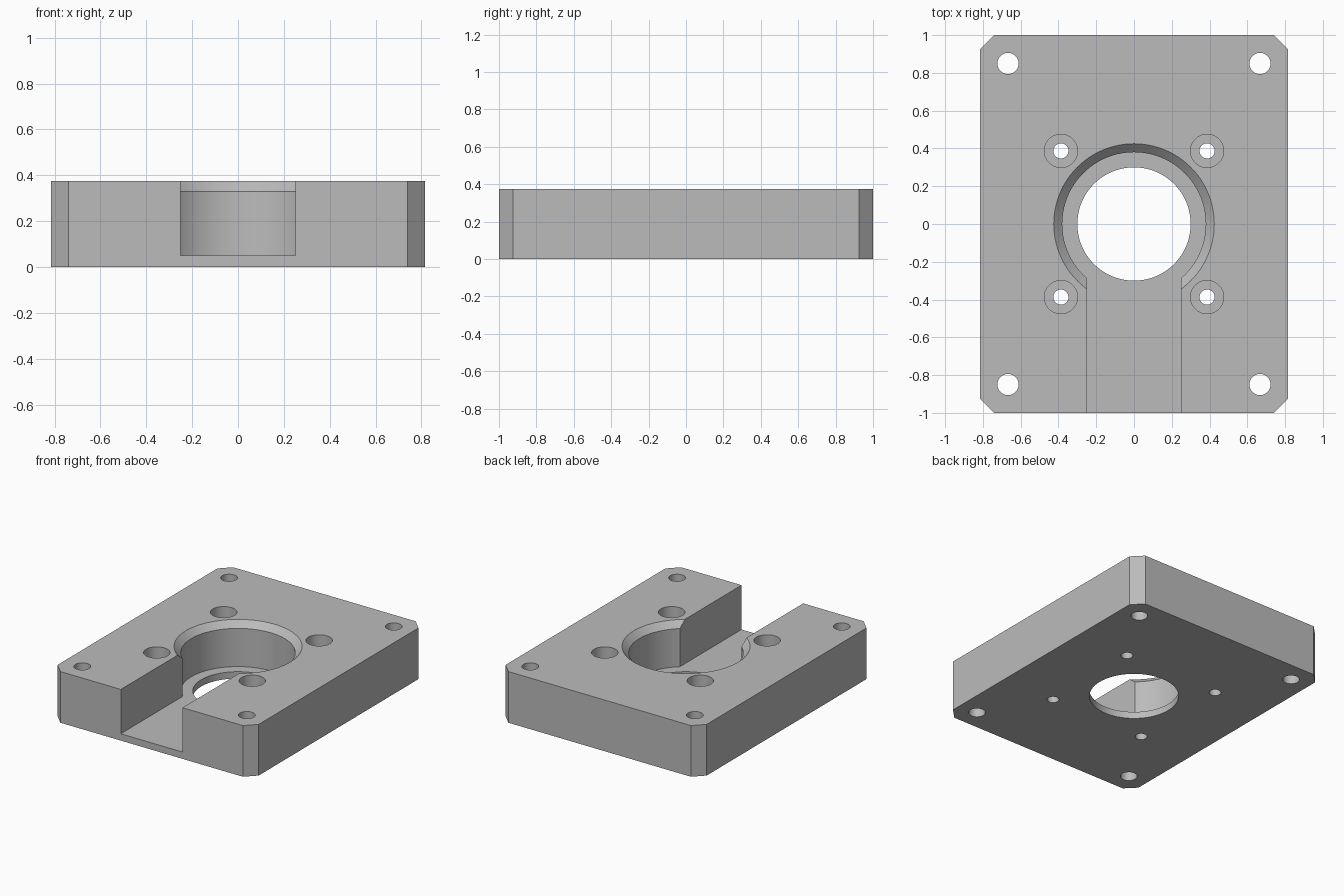
import bpy, bmesh, math

if "Cube" in bpy.data.objects:
    bpy.data.objects.remove(bpy.data.objects["Cube"])

HEIGHT = 0.375
FLOOR = 0.05          # floor of the pocket and of the front slot
TOP = HEIGHT + 0.05   # cutters reach past the top face


def make_object(name, bm):
    bmesh.ops.recalc_face_normals(bm, faces=bm.faces[:])
    mesh = bpy.data.meshes.new(name)
    bm.to_mesh(mesh)
    bm.free()
    obj = bpy.data.objects.new(name, mesh)
    bpy.context.collection.objects.link(obj)
    return obj


def prism(name, outline, z0, z1):
    """Extrude a flat outline from z0 to z1."""
    bm = bmesh.new()
    face = bm.faces.new([bm.verts.new((x, y, z0)) for x, y in outline])
    out = bmesh.ops.extrude_face_region(bm, geom=[face])
    verts = [v for v in out["geom"] if isinstance(v, bmesh.types.BMVert)]
    bmesh.ops.translate(bm, verts=verts, vec=(0, 0, z1 - z0))
    return make_object(name, bm)


def turned(name, x, y, profile, segments):
    """Stack rings of (radius, z) into one closed round solid."""
    bm = bmesh.new()
    rings = []
    for r, z in profile:
        rings.append([bm.verts.new((x + r * math.cos(2 * math.pi * i / segments),
                                    y + r * math.sin(2 * math.pi * i / segments), z))
                      for i in range(segments)])
    for a, b in zip(rings, rings[1:]):
        for i in range(segments):
            j = (i + 1) % segments
            bm.faces.new((a[i], a[j], b[j], b[i]))
    bm.faces.new(rings[0])
    bm.faces.new(rings[-1])
    return make_object(name, bm)


def cut(target, cutter):
    mod = target.modifiers.new("cut", "BOOLEAN")
    mod.operation = "DIFFERENCE"
    mod.solver = "EXACT"
    mod.object = cutter
    bpy.context.view_layer.objects.active = target
    bpy.ops.object.modifier_apply(modifier=mod.name)
    bpy.data.objects.remove(cutter, do_unlink=True)


# Plate with chamfered corners
W, L, C = 0.815, 1.0, 0.075
plate = prism("mounting_plate",
              [(-W + C, -L), (W - C, -L), (W, -L + C), (W, L - C),
               (W - C, L), (-W + C, L), (-W, L - C), (-W, -L + C)], 0, HEIGHT)

# Central through bore, pocket and chamfered rim
cut(plate, turned("pocket_cutter", 0, 0,
                  [(0.3, -0.05), (0.3, FLOOR), (0.38, FLOOR), (0.38, HEIGHT - 0.045),
                   (0.425, HEIGHT), (0.425, TOP)], 96))

# Slot from the pocket to the front edge, ending inside the pocket
cut(plate, prism("slot_cutter",
                 [(-0.25, -1.1), (0.25, -1.1), (0.25, -0.24), (-0.25, -0.24)], FLOOR, TOP))

# Corner holes and counterbored screw holes
for sx in (-1, 1):
    for sy in (-1, 1):
        cut(plate, turned("corner_hole_cutter", sx * 0.667, sy * 0.85,
                          [(0.056, -0.05), (0.056, TOP)], 48))
        cut(plate, turned("screw_hole_cutter", sx * 0.387, sy * 0.387,
                          [(0.04, -0.05), (0.04, 0.1), (0.088, 0.1), (0.088, TOP)], 48))

# Single grey finish
grey = bpy.data.materials.new("machined grey")
grey.diffuse_color = (0.5, 0.5, 0.5, 1)
grey.use_nodes = True
grey.node_tree.nodes["Principled BSDF"].inputs["Base Color"].default_value = grey.diffuse_color
plate.data.materials.clear()
plate.data.materials.append(grey)
for p in plate.data.polygons:
    p.material_index = 0

bpy.ops.object.select_all(action="DESELECT")
plate.select_set(True)
bpy.context.view_layer.objects.active = plate
bpy.ops.object.shade_smooth_by_angle(angle=math.radians(30))
